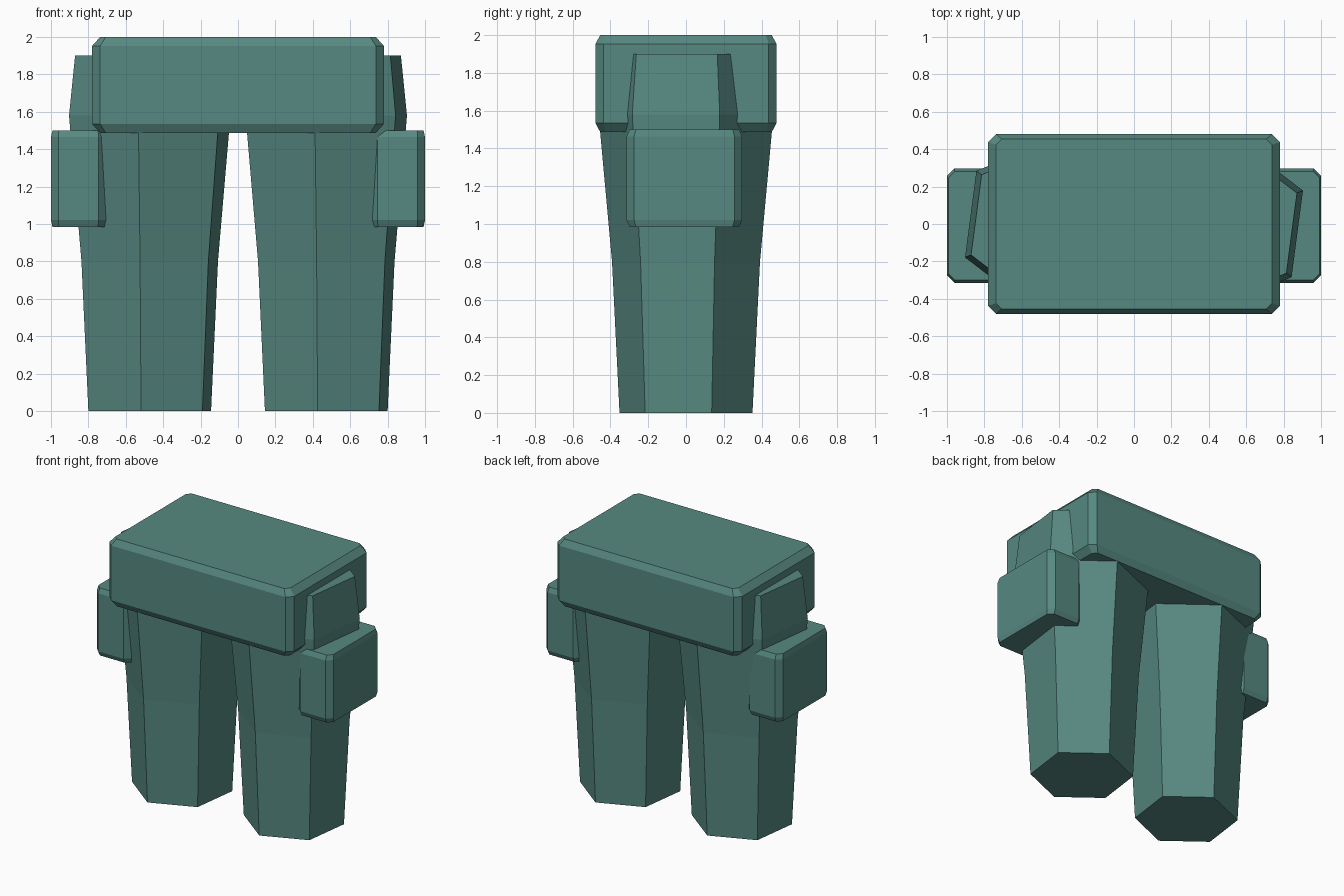
import bpy, bmesh, math

if "Cube" in bpy.data.objects:
    bpy.data.objects.remove(bpy.data.objects["Cube"])

cloth = bpy.data.materials.new("teal cloth")
cloth.diffuse_color = (0.095, 0.25, 0.22, 1)
cloth.use_nodes = True
cloth.node_tree.nodes["Principled BSDF"].inputs["Base Color"].default_value = cloth.diffuse_color


def loft(name, rings):
    """Closed flat-shaded solid through a stack of rings (bottom to top)."""
    bm = bmesh.new()
    loops = [[bm.verts.new(p) for p in ring] for ring in rings]
    n = len(loops[0])
    for a, b in zip(loops, loops[1:]):
        for i in range(n):
            j = (i + 1) % n
            bm.faces.new((a[i], a[j], b[j], b[i]))
    bm.faces.new(loops[0][::-1])
    bm.faces.new(loops[-1])
    bmesh.ops.recalc_face_normals(bm, faces=bm.faces[:])
    me = bpy.data.meshes.new(name)
    bm.to_mesh(me)
    bm.free()
    me.materials.append(cloth)
    ob = bpy.data.objects.new(name, me)
    bpy.context.collection.objects.link(ob)
    return ob


def octagon(cx, cy, hx, hy, c, z):
    """Rectangle with cut corners."""
    pts = [(hx, -hy + c), (hx, hy - c), (hx - c, hy), (-hx + c, hy),
           (-hx, hy - c), (-hx, -hy + c), (-hx + c, -hy), (hx - c, -hy)]
    return [(cx + x, cy + y, z) for x, y in pts]


def chamfer_box(name, cx, cy, hx, hy, z0, z1, c, ix, iy, iz, c_end):
    """Box with cut upright corners and inset top and bottom."""
    loft(name, [octagon(cx, cy, hx - ix, hy - iy, c_end, z0),
                octagon(cx, cy, hx, hy, c, z0 + iz),
                octagon(cx, cy, hx, hy, c, z1 - iz),
                octagon(cx, cy, hx - ix, hy - iy, c_end, z1)])


# waistband block
chamfer_box("waist", 0, 0, 0.78, 0.48, 1.487, 2.0, 0.043, 0.043, 0.026, 0.048, 0.03)

for side, s in (("left", -1), ("right", 1)):
    # six-sided leg, both turned the same way
    rings = []
    for r, z in ((0.355, 0), (0.395, 0.8), (0.467, 1.58), (0.432, 1.9)):
        angles = [math.radians(22.5 + 60 * k) for k in range(6)]
        rings.append([(s * 0.472 + r * math.cos(a), r * math.sin(a), z) for a in angles])
    loft(side + "_leg", rings)
    # side pocket
    chamfer_box(side + "_pocket", s * 0.853, -0.009, 0.147, 0.306,
                0.985, 1.5, 0.04, 0.008, 0.016, 0.036, 0.034)
